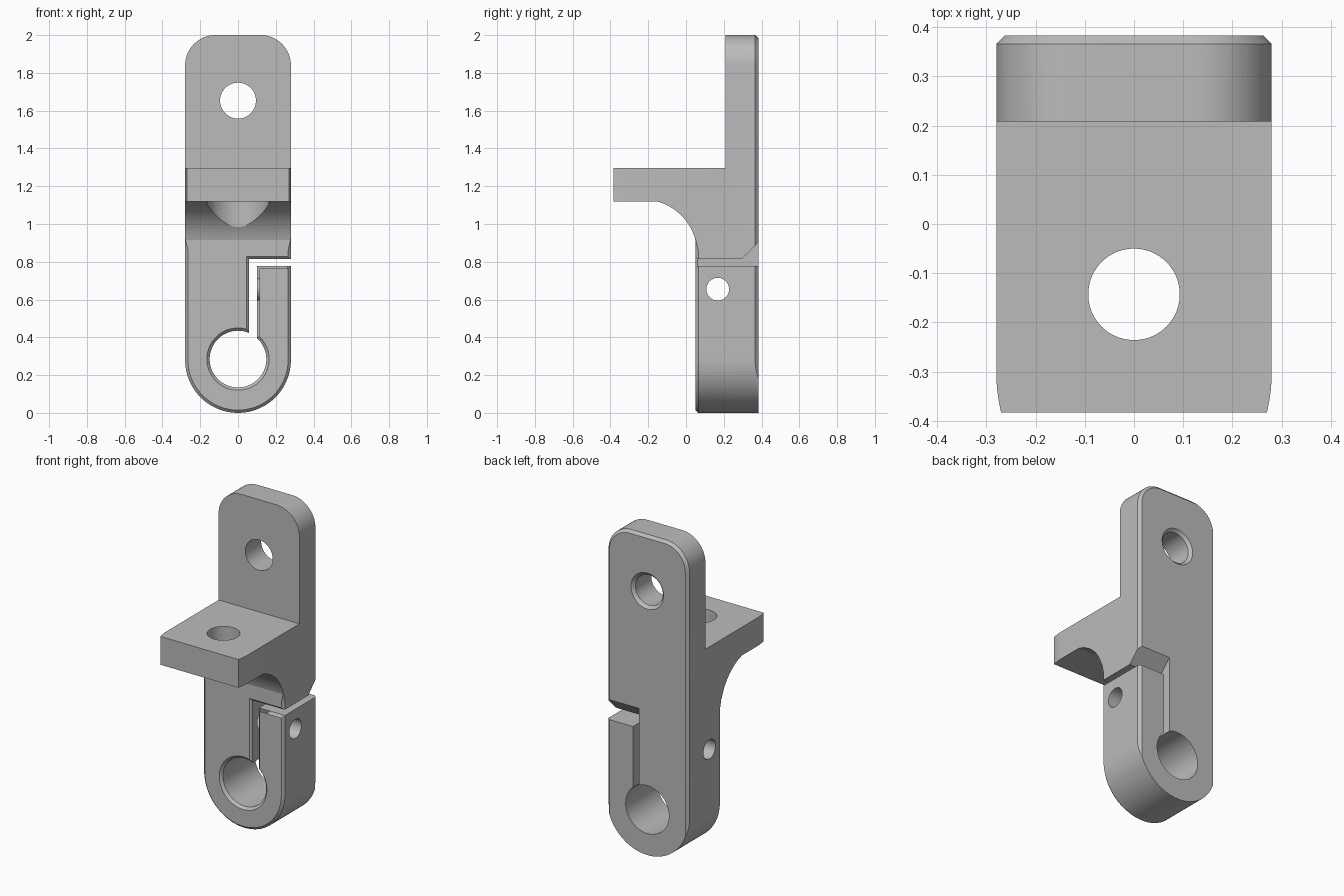
import bpy, bmesh, math
from mathutils import Matrix

if "Cube" in bpy.data.objects:
    bpy.data.objects.remove(bpy.data.objects["Cube"])


def finish(name, bm):
    bmesh.ops.recalc_face_normals(bm, faces=bm.faces)
    me = bpy.data.meshes.new(name)
    bm.to_mesh(me)
    bm.free()
    ob = bpy.data.objects.new(name, me)
    bpy.context.collection.objects.link(ob)
    return ob


def skin(name, rings):
    """Closed solid through rings of 3D points."""
    bm = bmesh.new()
    vs = [[bm.verts.new(p) for p in r] for r in rings]
    n = len(vs[0])
    for a, b in zip(vs, vs[1:]):
        for i in range(n):
            j = (i + 1) % n
            bm.faces.new((a[i], a[j], b[j], b[i]))
    bm.faces.new(vs[0])
    bm.faces.new(vs[-1])
    return finish(name, bm)


def prism(name, pts, axis, lo, hi):
    place = {'x': lambda a, b, t: (t, a, b),
             'y': lambda a, b, t: (a, t, b),
             'z': lambda a, b, t: (a, b, t)}[axis]
    return skin(name, [[place(a, b, t) for a, b in pts] for t in (lo, hi)])


def drill(name, centre, axis, r, depth, r2=None):
    """Cylinder or cone; along y, r is at the back end and r2 at the front."""
    rot = {'x': Matrix.Rotation(math.pi / 2, 4, 'Y'),
           'y': Matrix.Rotation(math.pi / 2, 4, 'X'),
           'z': Matrix.Identity(4)}[axis]
    bm = bmesh.new()
    bmesh.ops.create_cone(bm, cap_ends=True, segments=72, radius1=r,
                          radius2=r if r2 is None else r2, depth=depth,
                          matrix=Matrix.Translation(centre) @ rot)
    return finish(name, bm)


def arc(cx, cy, r, a0, a1, n):
    return [(cx + r * math.cos(math.radians(a0 + (a1 - a0) * i / n)),
             cy + r * math.sin(math.radians(a0 + (a1 - a0) * i / n))) for i in range(n + 1)]


def edge_cutter(name, path, side, y, inward, c):
    """Chamfer cutter of size c swept along an (x, z) path at face y."""
    normals = []
    for (x0, z0), (x1, z1) in zip(path, path[1:]):
        d = math.hypot(x1 - x0, z1 - z0)
        normals.append((-(z1 - z0) / d * side, (x1 - x0) / d * side))
    e = 0.01
    section = [(-c - e, y - inward * e), (e, y + inward * (c + e)), (e, y - inward * e)]
    rings = []
    for i, (x, z) in enumerate(path):
        a, b = normals[max(i - 1, 0)], normals[min(i, len(normals) - 1)]
        k = 1 + a[0] * b[0] + a[1] * b[1]
        m = ((a[0] + b[0]) / k, (a[1] + b[1]) / k)
        rings.append([(x + m[0] * o, yy, z + m[1] * o) for o, yy in section])
    return skin(name, rings)


def boolean(ob, cutter, op='DIFFERENCE'):
    bpy.context.view_layer.objects.active = ob
    mod = ob.modifiers.new("cut", 'BOOLEAN')
    mod.operation, mod.object, mod.solver = op, cutter, 'EXACT'
    bpy.ops.object.modifier_apply(modifier=mod.name)
    bpy.data.objects.remove(cutter)


W, FRONT, BACK = 0.28, 0.05, 0.383

# Side profile: back plate, shelf, curved underside and clamp body
a_end = math.degrees(math.asin(0.075 / 0.29))
side = [(FRONT, -0.1)] + arc(-0.23, 0.84, 0.29, a_end, 75, 16)
side += [(-0.383, 1.12), (-0.383, 1.297), (0.208, 1.297), (0.208, 2.1), (BACK, 2.1), (BACK, -0.1)]
body = prism("clamp_bracket", side, 'x', -0.5, 0.5)

# Front outline: round bottom and rounded top corners
bottom = arc(0, W, W, 180, 360, 48)
top = arc(W - 0.16, 1.84, 0.16, 0, 90, 16) + arc(0.16 - W, 1.84, 0.16, 90, 180, 16)
boolean(body, prism("outline", bottom + top, 'y', -0.6, 0.6), 'INTERSECT')

# Shelf front corners, slightly drawn in
right = [(0.35, 0.6), (0.35, -0.2), (0.28, -0.31), (0.2785, -0.335), (0.275, -0.36), (0.269, -0.39), (0.26, -0.5)]
plan = right + [(-x, y) for x, y in reversed(right)]
boolean(body, prism("plan", plan, 'z', -0.3, 2.3), 'INTERSECT')

# Holes, spot face, bore and their chamfers
for cutter in (
    drill("spot_face", (0, -0.143, 0.87), 'z', 0.165, 0.5),
    drill("shelf_hole", (0, -0.143, 1.2), 'z', 0.093, 0.6),
    drill("plate_hole", (0, 0.3, 1.653), 'y', 0.095, 0.6),
    drill("plate_countersink", (0, BACK - 0.01, 1.653), 'y', 0.123, 0.04, 0.083),
    drill("bore", (0, 0.2, 0.285), 'y', 0.15, 0.8),
    drill("bore_chamfer", (0, FRONT + 0.0075, 0.285), 'y', 0.14, 0.035, 0.175),
    drill("screw_hole", (0, 0.168, 0.655), 'x', 0.06, 1.0),
):
    boolean(body, cutter)

# Clamp slot and sloped relief behind it
slot = [(0.058, 0.3), (0.1, 0.3), (0.1, 0.778), (0.4, 0.778), (0.4, 0.815), (0.058, 0.815)]
boolean(body, prism("slot", slot, 'y', -0.3, 0.6))
boolean(body, prism("relief", [(0.275, 0.795), (0.42, 0.94), (0.42, 0.795)], 'x', 0.058, 0.4))

# Edge chamfers: front rim, back rim and slot edges
rim = [(-W - 0.014, 0.92), (-W, 0.86)] + bottom + [(W, 0.86), (W + 0.014, 0.92)]
boolean(body, edge_cutter("front_rim", rim, -1, FRONT, 1, 0.015))
back = [(W, 0.15)] + top + [(-W, 0.15)]
boolean(body, edge_cutter("back_rim", back, -1, BACK, -1, 0.017))
boolean(body, edge_cutter("slot_outer", [(0.058, 0.38), (0.058, 0.815), (0.4, 0.815)], -1, FRONT, 1, 0.012))
boolean(body, edge_cutter("slot_inner", [(0.1, 0.36), (0.1, 0.778), (0.4, 0.778)], 1, FRONT, 1, 0.013))

# Finish
grey = bpy.data.materials.new("plain grey")
grey.diffuse_color = (0.5, 0.5, 0.5, 1)
grey.use_nodes = True
grey.node_tree.nodes["Principled BSDF"].inputs["Base Color"].default_value = grey.diffuse_color
body.data.materials.clear()
body.data.materials.append(grey)
for p in body.data.polygons:
    p.material_index = 0
bpy.ops.object.select_all(action='DESELECT')
body.select_set(True)
bpy.context.view_layer.objects.active = body
bpy.ops.object.shade_smooth_by_angle(angle=math.radians(12))
